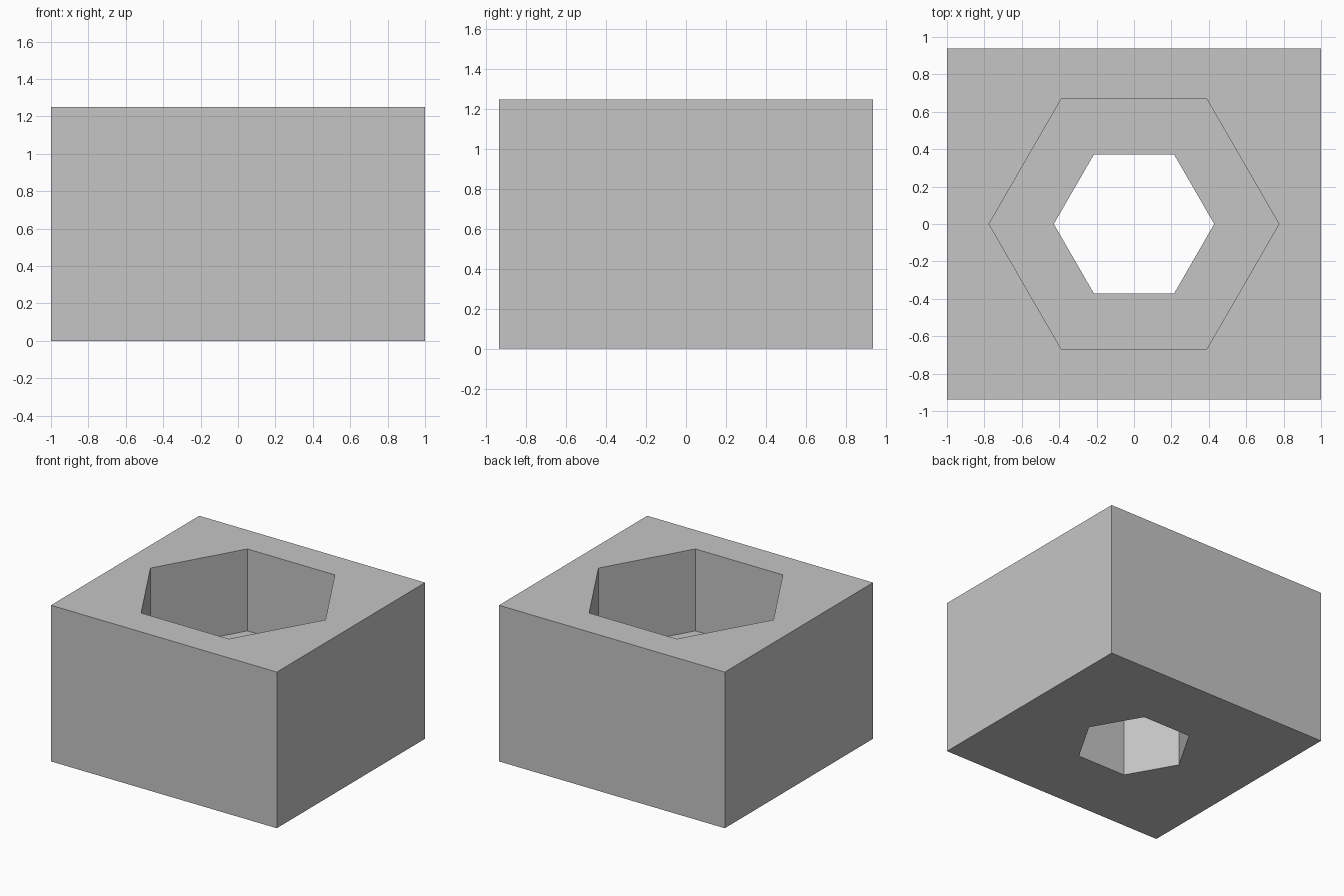
import bpy
import math

WIDTH, DEPTH, HEIGHT = 2.0, 1.875, 1.25
LEDGE = 0.594            # height of the step between the two bores
HEAD_R, SHAFT_R = 0.775, 0.429

if "Cube" in bpy.data.objects:
    bpy.data.objects.remove(bpy.data.objects["Cube"], do_unlink=True)

# Plain grey for the whole block
grey = bpy.data.materials.new("light_grey")
grey.use_nodes = True
colour = (0.56, 0.56, 0.56, 1.0)
grey.diffuse_color = colour
grey.node_tree.nodes["Principled BSDF"].inputs["Base Color"].default_value = colour

# Solid block
bpy.ops.mesh.primitive_cube_add(size=1, location=(0, 0, HEIGHT / 2))
block = bpy.context.object
block.name = "hex_socket_block"
block.scale = (WIDTH, DEPTH, HEIGHT)
bpy.ops.object.transform_apply(location=False, rotation=False, scale=True)
block.data.materials.append(grey)


def cut_hexagon(name, radius, bottom, top):
    """Cut a hexagonal bore, with corners on the x axis, out of the block."""
    bpy.ops.mesh.primitive_cylinder_add(
        vertices=6, radius=radius, depth=top - bottom,
        location=(0, 0, (bottom + top) / 2), rotation=(0, 0, math.radians(90)))
    cutter = bpy.context.object
    cutter.name = name
    cutter.hide_render = True
    cutter.data.materials.append(grey)
    mod = block.modifiers.new(name, 'BOOLEAN')
    mod.operation = 'DIFFERENCE'
    mod.solver = 'EXACT'
    mod.object = cutter
    bpy.ops.object.select_all(action='DESELECT')
    block.select_set(True)
    bpy.context.view_layer.objects.active = block
    bpy.ops.object.modifier_apply(modifier=name)
    bpy.data.objects.remove(cutter, do_unlink=True)


# Wide upper socket, then the narrow through hole
cut_hexagon("upper_socket_cutter", HEAD_R, LEDGE, HEIGHT + 0.2)
cut_hexagon("through_hole_cutter", SHAFT_R, -0.2, HEIGHT)
